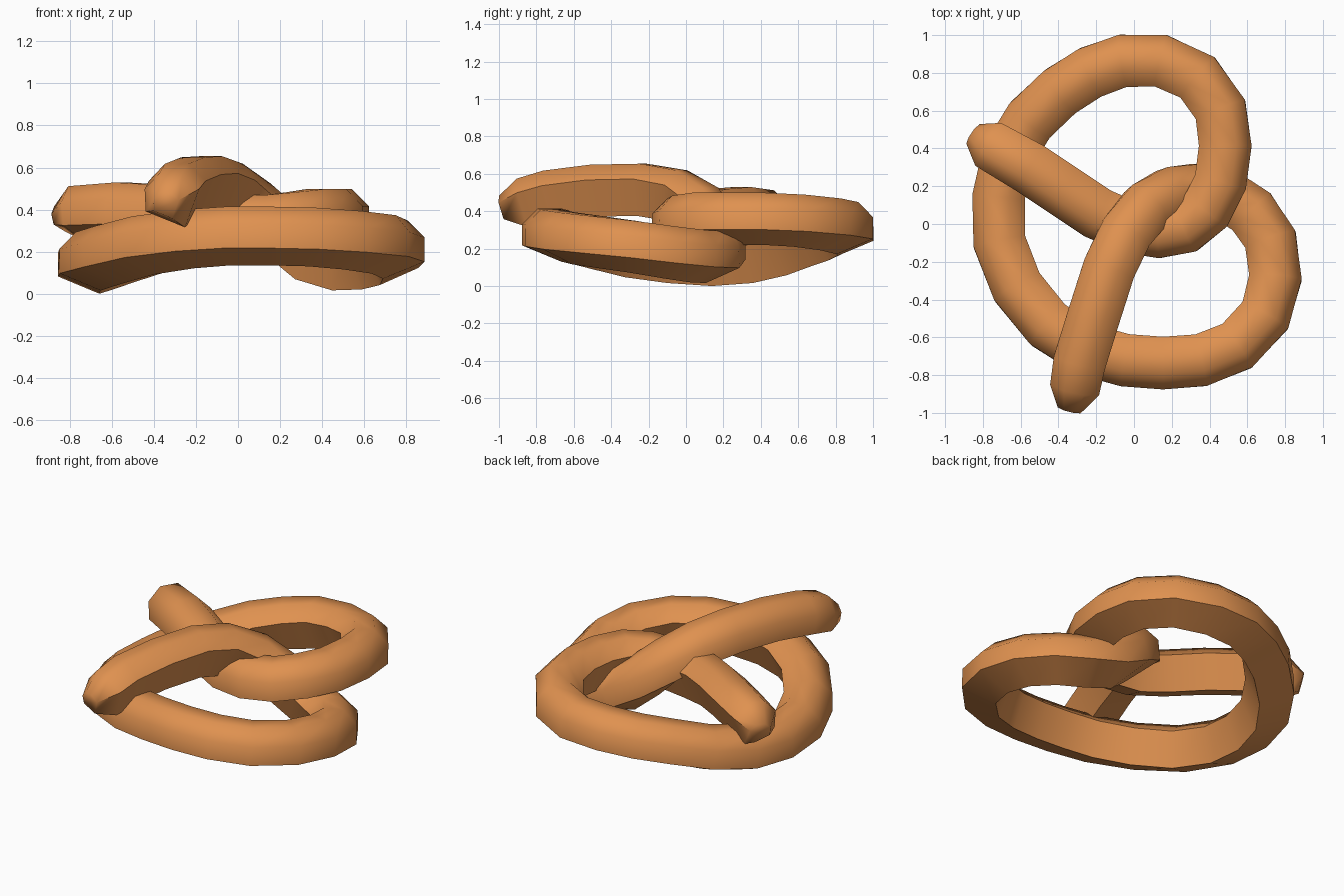
import bpy, bmesh, math
from mathutils import Vector

if "Cube" in bpy.data.objects:
    bpy.data.objects.remove(bpy.data.objects["Cube"])

R = 0.151
# Cross-section: octagon corners, with a coarser wedge-shaped underside
CORNERS = [math.radians(45 * k + 22.5) for k in (0, 1, 2, 3, 5, 7)]
SIDES = len(CORNERS)

# Centre line of the rope, from the back-left tip round to the front tip
path = [Vector(p) for p in [
    (-.85, .46, .36), (-.77, .405, .385), (-.56, .285, .395), (-.38, .165, .385), (-.2, .045, .36),
    (-.03, -.03, .335), (.13, -.055, .335), (.27, -.03, .35), (.38, .06, .365),
    (.455, .21, .365), (.48, .40, .365), (.455, .59, .355), (.335, .76, .335),
    (.14, .85, .315), (-.06, .85, .305), (-.23, .79, .28), (-.39, .69, .25),
    (-.55, .54, .20), (-.67, .35, .16), (-.72, .13, .145), (-.715, -.11, .16),
    (-.62, -.35, .19), (-.455, -.55, .235), (-.25, -.68, .265), (-.05, -.735, .28),
    (.15, -.75, .28), (.35, -.735, .275), (.54, -.66, .26), (.69, -.5, .24), (.745, -.30, .215),
    (.72, -.10, .185), (.62, .05, .165), (.48, .14, .16), (.33, .165, .2),
    (.19, .145, .3), (.06, .07, .41), (-.05, -.07, .49), (-.135, -.25, .52),
    (-.215, -.5, .515), (-.29, -.74, .485), (-.315, -.88, .45), (-.345, -.995, .425)]]

mat = bpy.data.materials.new("baked dough")
mat.diffuse_color = (0.74, 0.285, 0.08, 1)
mat.use_nodes = True
mat.node_tree.nodes["Principled BSDF"].inputs["Base Color"].default_value = mat.diffuse_color

# Sweep the section along the path, narrowing at both tips
bm = bmesh.new()
rings = []
last = len(path) - 1
for i, p in enumerate(path):
    t = (path[min(i + 1, last)] - path[max(i - 1, 0)]).normalized()
    side = t.cross(Vector((0, 0, 1))).normalized()
    up = side.cross(t)
    r = R * (0.45 if i in (0, last) else 0.95 if i in (1, last - 1) else 1)
    rings.append([bm.verts.new(p + r * (side * math.cos(a) + up * math.sin(a)))
                  for a in CORNERS])
for a, b in zip(rings, rings[1:]):
    for k in range(SIDES):
        n = (k + 1) % SIDES
        bm.faces.new((a[k], a[n], b[n], b[k]))
bm.faces.new(rings[0])
bm.faces.new(rings[-1])
bmesh.ops.recalc_face_normals(bm, faces=bm.faces)

# Smooth dough on top, crisp edges along the underside
for f in bm.faces:
    f.smooth = True
for a, b in zip(rings, rings[1:]):
    for k in (3, 4, 5):
        bm.edges.get((a[k], b[k])).smooth = False

# Stand on the ground, centred
for ax in range(3):
    lo = min(v.co[ax] for v in bm.verts)
    hi = max(v.co[ax] for v in bm.verts)
    for v in bm.verts:
        v.co[ax] -= lo if ax == 2 else (lo + hi) / 2

me = bpy.data.meshes.new("pretzel")
bm.to_mesh(me)
bm.free()
me.materials.append(mat)
bpy.context.collection.objects.link(bpy.data.objects.new("pretzel", me))
